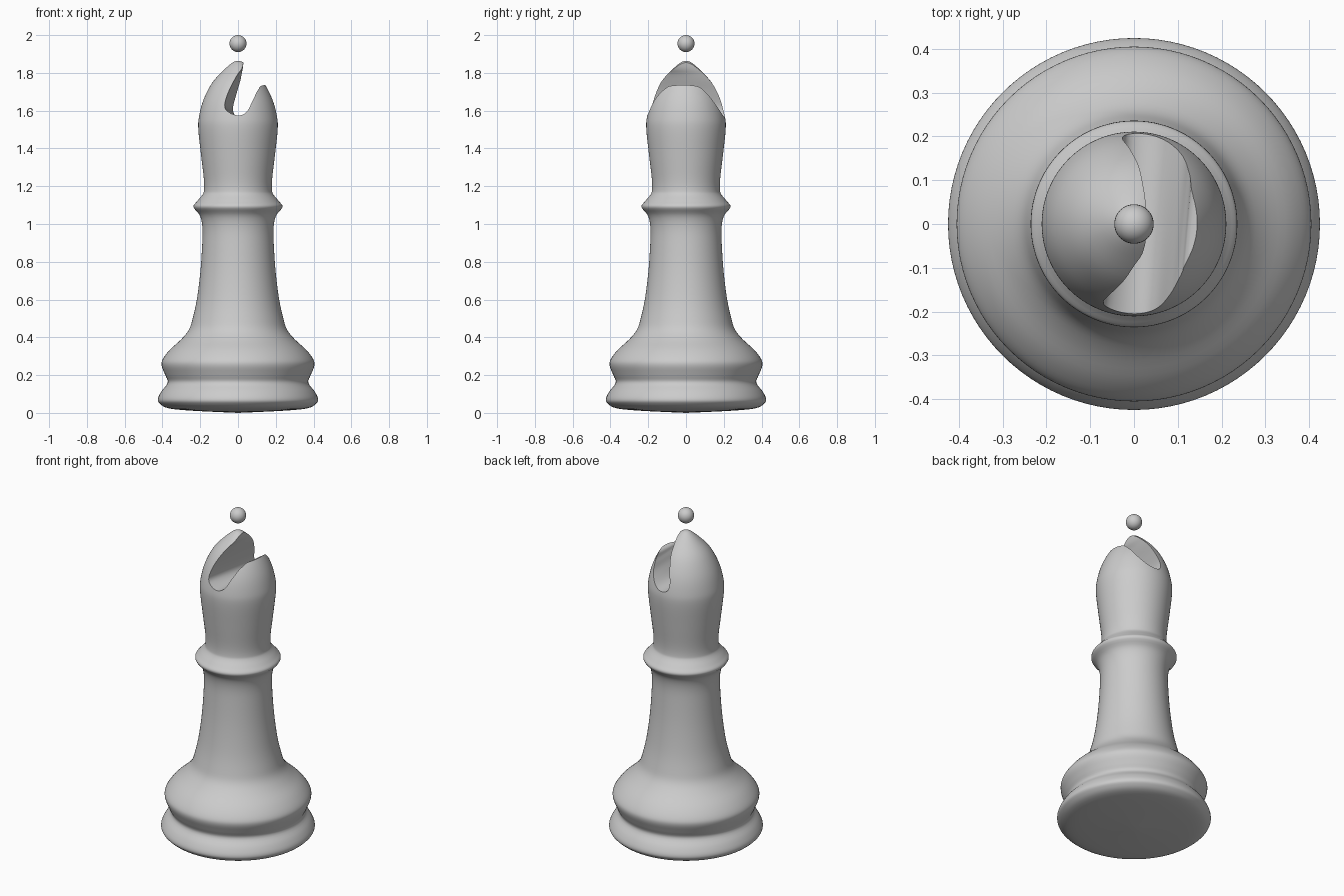
import bpy, bmesh, math
from mathutils import Vector

if "Cube" in bpy.data.objects:
    bpy.data.objects.remove(bpy.data.objects["Cube"])


def smooth_path(pts, steps):
    # Catmull-Rom interpolation through 2D points
    p = [pts[0]] + pts + [pts[-1]]
    out = []
    for i in range(1, len(p) - 2):
        a, b, c, d = (Vector(q) for q in p[i - 1:i + 3])
        for k in range(steps):
            t = k / steps
            out.append(0.5 * (2 * b + (c - a) * t + (2 * a - 5 * b + 4 * c - d) * t * t
                              + (3 * b - a - 3 * c + d) * t ** 3))
    return out + [Vector(pts[-1])]


def make_object(name, bm):
    bmesh.ops.recalc_face_normals(bm, faces=bm.faces)
    mesh = bpy.data.meshes.new(name)
    bm.to_mesh(mesh)
    bm.free()
    obj = bpy.data.objects.new(name, mesh)
    bpy.context.collection.objects.link(obj)
    return obj


def shade(obj, angle):
    bpy.ops.object.select_all(action='DESELECT')
    obj.select_set(True)
    bpy.context.view_layer.objects.active = obj
    bpy.ops.object.shade_smooth_by_angle(angle=math.radians(angle))


# Turned body: base, stem, collar and head in one profile (radius, height)
profile = [(0, 0), (0.25, 0.012), (0.37, 0.025), (0.415, 0.05), (0.424, 0.075),
           (0.405, 0.115), (0.372, 0.16), (0.385, 0.2), (0.404, 0.25), (0.398, 0.285),
           (0.36, 0.335), (0.30, 0.39), (0.26, 0.44), (0.24, 0.5), (0.218, 0.6),
           (0.20, 0.74), (0.19, 0.88), (0.188, 0.98), (0.202, 1.045), (0.236, 1.09),
           (0.217, 1.12), (0.188, 1.155), (0.18, 1.18), (0.181, 1.24), (0.195, 1.36),
           (0.21, 1.5), (0.206, 1.57), (0.182, 1.66), (0.135, 1.75), (0.07, 1.82),
           (0.025, 1.857), (0, 1.864)]
curve = smooth_path(profile, 4)
SEG = 96
bm = bmesh.new()
verts = [bm.verts.new((max(v.x, 0), 0, v.y)) for v in curve]
edges = [bm.edges.new(pair) for pair in zip(verts, verts[1:])]
bmesh.ops.spin(bm, geom=verts + edges, cent=(0, 0, 0), axis=(0, 0, 1),
               angle=2 * math.pi, steps=SEG, use_duplicate=False)
bmesh.ops.remove_doubles(bm, verts=bm.verts, dist=0.0002)
body = make_object("body", bm)

# Slot cutter: lofted between a front and a back cross-section (x, z)
front = [(0.05, 2.1), (0.03, 1.86), (-0.015, 1.79), (-0.06, 1.69), (-0.072, 1.62),
         (-0.04, 1.587), (0.01, 1.575), (0.05, 1.60), (0.08, 1.67), (0.10, 1.72),
         (0.13, 1.737), (0.3, 1.74)]
back = [(0.04, 2.1), (0.03, 1.86), (0.027, 1.78), (0.0, 1.70), (-0.025, 1.62),
        (-0.015, 1.575), (0.025, 1.563), (0.07, 1.58), (0.115, 1.63), (0.135, 1.68),
        (0.16, 1.735), (0.3, 1.75)]
f = smooth_path(front, 5) + [Vector((0.3, 2.1))]
b = smooth_path(back, 5) + [Vector((0.3, 2.1))]
bm = bmesh.new()
rings = []
STATIONS = 24
for i in range(STATIONS + 1):
    y = -0.32 + 0.64 * i / STATIONS
    t = min(max((y + 0.2) / 0.4, 0), 1)
    rings.append([bm.verts.new((p.x, y, p.y)) for p in (u.lerp(v, t) for u, v in zip(f, b))])
for r0, r1 in zip(rings, rings[1:]):
    for k in range(len(r0)):
        n = (k + 1) % len(r0)
        bm.faces.new((r0[k], r0[n], r1[n], r1[k]))
bm.faces.new(rings[0])
bm.faces.new(rings[-1])
cutter = make_object("slot_cutter", bm)
cutter.hide_render = True
cutter.display_type = 'WIRE'

# Cut the slot into the head
mod = body.modifiers.new("slot", 'BOOLEAN')
mod.operation = 'DIFFERENCE'
mod.solver = 'EXACT'
mod.object = cutter
bpy.context.view_layer.objects.active = body
body.select_set(True)
bpy.ops.object.modifier_apply(modifier=mod.name)
bpy.data.objects.remove(cutter, do_unlink=True)
shade(body, 40)

# Floating ball finial
bpy.ops.mesh.primitive_uv_sphere_add(segments=32, ring_count=16, radius=0.045,
                                     location=(0, 0, 1.955))
ball = bpy.context.object
ball.name = "top_ball"
shade(ball, 60)
